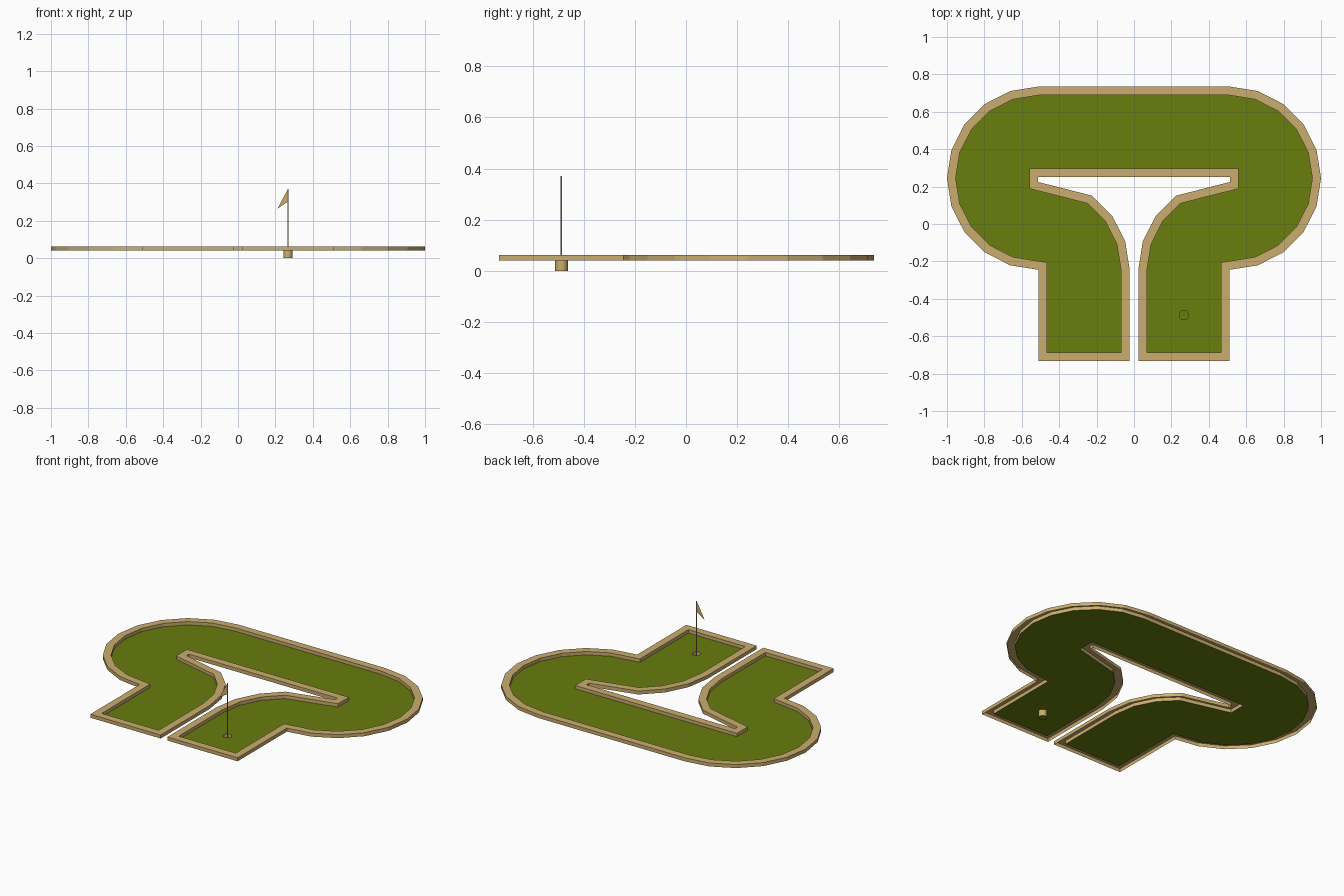
import bpy, bmesh, math
from mathutils import Vector

if "Cube" in bpy.data.objects:
    bpy.data.objects.remove(bpy.data.objects["Cube"])


def material(name, rgb):
    m = bpy.data.materials.new(name)
    m.diffuse_color = (*rgb, 1)
    m.use_nodes = True
    m.node_tree.nodes["Principled BSDF"].inputs["Base Color"].default_value = m.diffuse_color
    return m


TAN = material("tan wood", (0.60, 0.42, 0.16))
GREEN = material("turf green", (0.138, 0.205, 0.004))


def finish(bm, name, mat):
    mesh = bpy.data.meshes.new(name)
    bm.to_mesh(mesh)
    bm.free()
    mesh.materials.append(mat)
    ob = bpy.data.objects.new(name, mesh)
    bpy.context.collection.objects.link(ob)
    return ob


def offset_loop(loop, d):
    """Mitred inward offset of a clockwise loop."""
    out = []
    for i, p in enumerate(loop):
        a = (p - loop[i - 1]).normalized()
        b = (loop[(i + 1) % len(loop)] - p).normalized()
        na, nb = Vector((a.y, -a.x)), Vector((b.y, -b.x))
        out.append(p + (na + nb) * d / (1 + na.dot(nb)))
    return out


def ring(bm, loop, z):
    return [bm.verts.new((p.x, p.y, z)) for p in loop]


def bridge(bm, a, b):
    n = len(a)
    for i in range(n):
        j = (i + 1) % n
        bm.faces.new((a[i], a[j], b[j], b[i]))


# Course outline: right half clockwise, then mirrored
R = 0.49
half = []
for k in range(11):
    t = math.radians(18 * k)
    half.append(Vector((0.51 + R * math.sin(t), 0.245 + R * math.cos(t))))
half += [Vector((0.51, -0.732)), Vector((0.023, -0.732))]
for k in range(4):
    t = math.radians(18 * k)
    half.append(Vector((0.51 - 0.487 * math.cos(t), -0.245 + R * math.sin(t))))
half += [Vector((0.514, 0.225)), Vector((0.514, 0.25))]
outline = half + [Vector((-p.x, p.y)) for p in reversed(half)]
inner = offset_loop(outline, 0.046)

Z0, Z1 = 0.04, 0.062
HOLE, HR = Vector((0.267, -0.487)), 0.025
circle = [HOLE + HR * Vector((math.cos(k * math.pi / 8), math.sin(k * math.pi / 8)))
          for k in range(16)]

# Border: wooden channel, open underneath
bm = bmesh.new()
rings = [ring(bm, outline, Z0), ring(bm, outline, Z1),
         ring(bm, inner, Z1), ring(bm, inner, Z0)]
for a, b in zip(rings, rings[1:]):
    bridge(bm, b, a)
bmesh.ops.recalc_face_normals(bm, faces=bm.faces)
if sum(f.normal.z for f in bm.faces) < 0:
    bmesh.ops.reverse_faces(bm, faces=bm.faces)
finish(bm, "border", TAN)

# Turf sheet with the hole cut out
bm = bmesh.new()
edges = []
for loop in (inner, circle):
    vs = ring(bm, loop, Z0 + 0.001)
    edges += [bm.edges.new((vs[i - 1], vs[i])) for i in range(len(vs))]
bmesh.ops.triangle_fill(bm, edges=edges, use_beauty=True, use_dissolve=False,
                        normal=(0, 0, 1))
for f in bm.faces:
    f.normal_update()
    if f.normal.z < 0:
        f.normal_flip()
finish(bm, "turf", GREEN)

# Cup wall and its green bottom
bm = bmesh.new()
bridge(bm, ring(bm, circle, 0), ring(bm, circle, Z0 + 0.001))
cup = finish(bm, "cup", TAN)
for p in cup.data.polygons:
    p.use_smooth = True
bm = bmesh.new()
bm.faces.new(ring(bm, circle, 0))
finish(bm, "cup_bottom", GREEN)

# Flag pole
bpy.ops.mesh.primitive_cylinder_add(vertices=8, radius=0.003, depth=0.37,
                                    location=(HOLE.x, HOLE.y, 0.185))
pole = bpy.context.object
pole.name = "flag_pole"
pole.data.materials.append(TAN)

# Triangular flag
bm = bmesh.new()
bm.faces.new([bm.verts.new((x, HOLE.y, z)) for x, z in
              ((0.267, 0.37), (0.211, 0.265), (0.267, 0.302))])
finish(bm, "flag", TAN)
